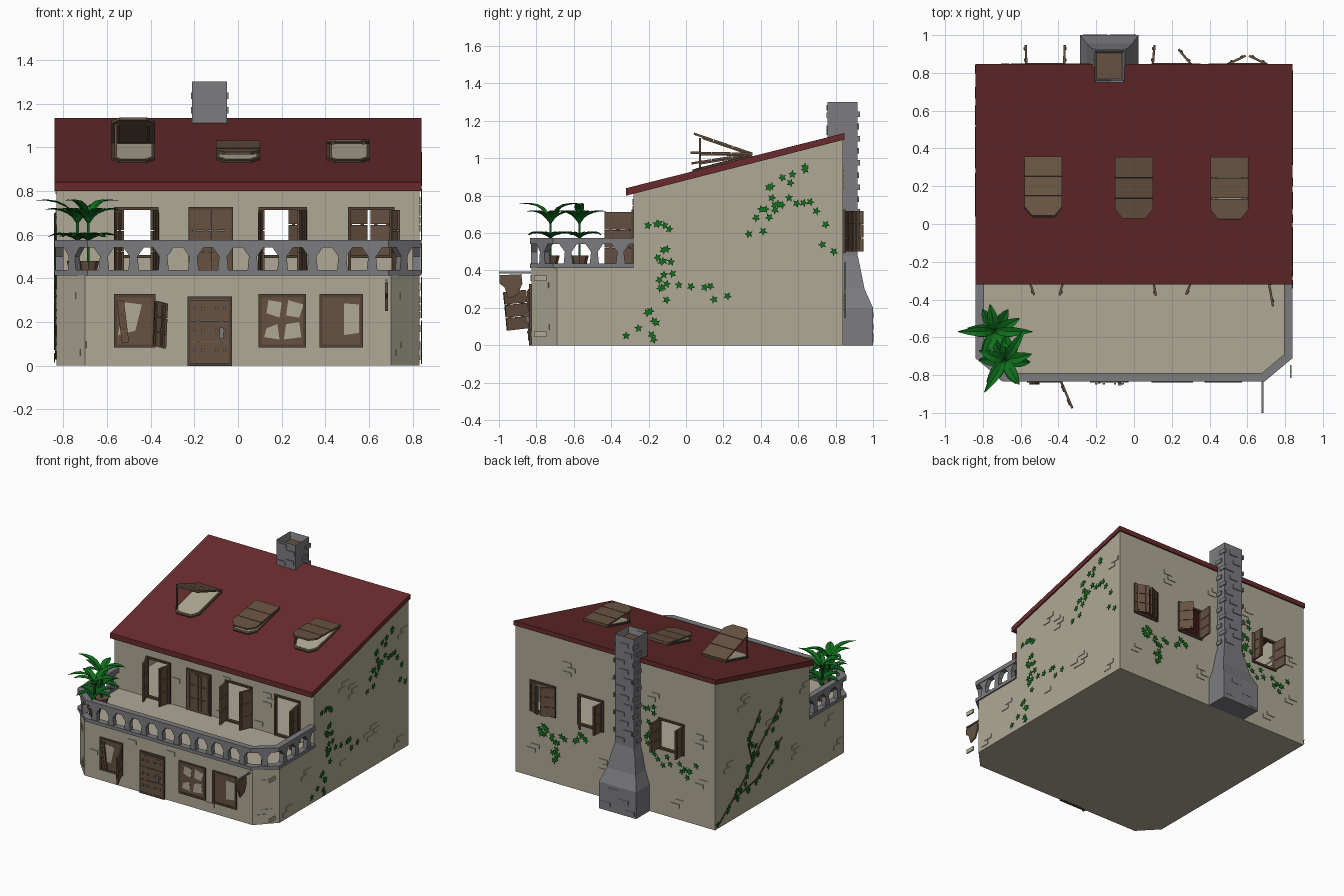
import bpy, bmesh, math, random
from mathutils import Matrix, Vector

if "Cube" in bpy.data.objects:
    bpy.data.objects.remove(bpy.data.objects["Cube"])
random.seed(4)
T, R, rad = Matrix.Translation, Matrix.Rotation, math.radians

def mat(name, c):
    m = bpy.data.materials.new(name)
    m.diffuse_color = (*c, 1)
    m.use_nodes = True
    m.node_tree.nodes["Principled BSDF"].inputs["Base Color"].default_value = m.diffuse_color
    return m
CREAM = mat("plaster cream", (.43, .395, .30))
RED = mat("roof maroon", (.14, .024, .025))
GREY = mat("stone grey", (.20, .20, .215))
BROWN = mat("wood brown", (.135, .085, .053))
DARK = mat("dark wood", (.085, .055, .035))
GREEN = mat("ivy green", (.005, .16, .012))
DGREEN = mat("plant green", (.004, .095, .010))

class Part:
    """Collects shapes into one object."""
    def __init__(self, name, *mats):
        self.name, self.mats, self.bm = name, mats, bmesh.new()
    def box(self, M, c, s):
        bmesh.ops.create_cube(self.bm, size=1, matrix=M @ T(c) @ Matrix.Diagonal((*s, 1)))
    def prism(self, M, pts, d):
        lo = [self.bm.verts.new(M @ Vector((x, y, -d / 2))) for x, y in pts]
        hi = [self.bm.verts.new(M @ Vector((x, y, d / 2))) for x, y in pts]
        self.bm.faces.new(lo[::-1])
        self.bm.faces.new(hi)
        for i in range(len(pts)):
            j = (i + 1) % len(pts)
            self.bm.faces.new((lo[i], lo[j], hi[j], hi[i]))
    def face(self, pts):
        return self.bm.faces.new([self.bm.verts.new(p) for p in pts])
    def done(self, fix=True):
        if fix:
            bmesh.ops.recalc_face_normals(self.bm, faces=self.bm.faces)
        me = bpy.data.meshes.new(self.name)
        self.bm.to_mesh(me)
        for m in self.mats:
            me.materials.append(m)
        bpy.context.collection.objects.link(bpy.data.objects.new(self.name, me))

def frame(o, right):
    """Wall frame: x along the wall, y up, z outwards."""
    r, u = Vector(right), Vector((0, 0, 1))
    return T(o) @ Matrix((r, u, r.cross(u))).transposed().to_4x4()
I = Matrix()
LOW = frame((0, -.827, 0), (1, 0, 0))
FRONT = frame((0, -.28, 0), (1, 0, 0))
BACK = frame((0, .84, 0), (-1, 0, 0))
RIGHT = frame((.83, 0, 0), (0, 1, 0))
LEFT = frame((-.83, 0, 0), (0, -1, 0))

# Ground floor block with cut front corners; its top is the balcony floor
p = Part("ground_floor", CREAM)
p.prism(T((0, 0, .21)), [(.83, .84), (-.83, .84), (-.83, -.69), (-.7, -.827), (.7, -.827), (.83, -.69)], .42)
p.done()

# Upper walls, with real openings front and back
doors = [(-.56, -.37), (-.22, -.03), (.10, .31), (.51, .71)]
wins = [(.37, .57), (-.30, -.10), (-.70, -.50)]
p = Part("upper_walls", CREAM)
def wall(M, top, holes):
    xs = sorted({-.83, .83, *[v for h in holes for v in h[:2]]})
    ys = sorted({.42, top, *[v for h in holes for v in h[2:]]})
    for a, b in zip(xs, xs[1:]):
        for c, d in zip(ys, ys[1:]):
            if not any(h[0] < (a + b) / 2 < h[1] and h[2] < (c + d) / 2 < h[3] for h in holes):
                p.face([M @ Vector(v) for v in ((a, c, 0), (b, c, 0), (b, d, 0), (a, d, 0))])
wall(FRONT, .82, [(a, b, .421, .72) for a, b in doors])
wall(BACK, 1.11, [(a, b, .50, .72) for a, b in wins])
for s in (1, -1):
    p.face([(s * .83, y, z) for y, z in ((-.28, .42), (.84, .42), (.84, 1.11), (-.28, .82))][::s])
p.done(False)

# Sloping roof slab
p = Part("roof", RED)
p.prism(frame((0, 0, 0), (0, 1, 0)), [(-.32, .80), (.848, 1.10), (.848, 1.135), (-.32, .84)], 1.68)
p.done()

# Chimney: flared foot, shaft and open flue
p = Part("chimney", GREY, BROWN)
secs = [(0, .155, 1.0), (.2, .155, 1.0), (.3, .12, .955), (.4, .10, .935), (.48, .08, .918)]
rings = [[p.bm.verts.new(v) for v in ((-.13 - w, .84, z), (-.13 + w, .84, z), (-.13 + w, y, z), (-.13 - w, y, z))]
         for z, w, y in secs]
for a, b in zip(rings, rings[1:]):
    for i in range(4):
        p.bm.faces.new((a[i], a[(i + 1) % 4], b[(i + 1) % 4], b[i]))
p.bm.faces.new(rings[0][::-1])
p.box(I, (-.13, .837, .89), (.16, .162, .82))
p.bm.faces.ensure_lookup_table()
top = max(p.bm.faces, key=lambda f: f.calc_center_median().z)
bmesh.ops.inset_individual(p.bm, faces=[top], thickness=.018)
for v in top.verts:
    v.co.z -= .05
top.material_index = 1
p.done()
p = Part("chimney_bricks", GREY)
for x, z in ((-.03, 1.27), (.03, 1.16), (-.04, 1.14), (.04, 1.23)):
    p.box(frame((-.13, .756, 0), (1, 0, 0)), (x, z, 0), (.07, .03, .012))
for i in range(12):
    p.box(frame((-.13, .918, 0), (-1, 0, 0)), ((-.035, .03, 0)[i % 3], .52 + .065 * i, 0), (.07, .03, .012))
    for s in (-1, 1):
        p.box(I, (-.13 + s * .08, .86 + .04 * (i % 2), .52 + .065 * i), (.012, .06, .03))
for x, z in ((-.1, .05), (.05, .1), (-.04, .16), (.1, .03)):
    p.box(frame((-.13, .996, 0), (-1, 0, 0)), (x, z, 0), (.08, .03, .012))
p.done()

# Loose wall bricks in staggered groups
p = Part("wall_bricks", CREAM)
def bricks(M, *groups):
    for x, z, n in groups:
        for i in range(n):
            p.box(M, (x + (.035 if i % 2 else 0) - .075 * (i // 3), z + .036 * (i % 3), 0), (.068, .03, .01))
bricks(RIGHT, (.42, .23, 5), (.16, .63, 3), (.05, .72, 2), (-.4, .23, 2), (.7, .06, 2), (.75, .86, 2), (-.62, .04, 2),
       (.06, .17, 1), (-.78, .36, 1), (-.78, .06, 1))
bricks(LEFT, (-.5, .8, 4), (.1, .2, 3), (-.2, .5, 3), (.5, .3, 2), (.2, .66, 2), (-.7, .4, 2), (.6, .08, 2))
bricks(FRONT, (.1, .73, 2), (.44, .63, 3), (-.32, .61, 1), (.05, .46, 1), (.37, .47, 1))
bricks(LOW, (.02, .36, 1), (-.3, .36, 1), (.35, .06, 1), (-.62, .2, 1))
bricks(BACK, (-.4, .85, 3), (.3, .85, 2), (.7, .6, 3), (-.1, .2, 3), (-.7, .2, 2), (.5, .1, 2), (.7, .3, 2), (0, .9, 2))
for s in (1, -1):
    bricks(frame((s * .765, -.758, 0), Vector((.13, s * .137, 0)).normalized()), (0, .32, 1), (-s * .03, .06, 2))
p.done()

# Balcony railing: two rails and flared balusters
p = Part("balcony_railing", GREY)
half = [((.84, -.28), (.795, -.28)), ((.84, -.71), (.795, -.69)), ((.69, -.835), (.675, -.79))]
path = half + [((-a[0], a[1]), (-b[0], b[1])) for a, b in half[::-1]]
prof = [(-.026, .42), (.026, .42), (.018, .5), (.05, .545), (-.05, .545), (-.018, .5)]
for (a, b), (c, d) in zip(path, path[1:]):
    for z, h in ((.425, .025), (.558, .033)):
        p.prism(T((0, 0, z)), [a, c, d, b], h)
    A, B = [(Vector((*u, 0)) + Vector((*v, 0))) / 2 for u, v in ((a, b), (c, d))]
    n = max(1, round((B - A).length / .134))
    for i in range(n):
        p.prism(frame(A.lerp(B, (i + .5) / n), (A - B).normalized()), prof, .035)
p.done()

# Boarded shutters and door leaves
def leaf(p, M, w, h, s):
    for i in range(3):
        p.box(M, (s * w / 2, (i + .5) * h / 3, 0), (w, h / 3 - .004, .012))
    p.box(M, (s * w * .2, h / 2, .008), (.015, h * .9, .006))
    p.box(M, (s * w * .8, h / 2, .008), (.015, h * .9, .006))
def hung(p, M, x, y, w, h, s, ang):
    leaf(p, M @ T((x, y, .008)) @ R(rad(-ang * s), 4, 'Y'), w, h, s)
def surround(p, M, a, b, c, d, t=.014):
    for x in (a, b):
        p.box(M, (x, (c + d) / 2, 0), (t, d - c + t, .024))
    for y in (c, d):
        p.box(M, ((a + b) / 2, y, 0), (b - a, t, .024))
fr = Part("window_frames", DARK)
p = Part("shutters", BROWN)
for (a, b), (l, r) in zip(doors, ((70, 75), (0, 0), (80, 68), (None, 100))):
    surround(fr, FRONT, a, b, .425, .72)
    if l is not None:
        hung(p, FRONT, a, .425, .093, .29, 1, l)
    hung(p, FRONT, b, .425, .093 if l is not None else .15, .29, -1, r)
for (a, b), (l, r) in zip(wins, ((92, 92), (50, 85), (25, 25))):
    surround(fr, BACK, a, b, .50, .72)
    hung(p, BACK, a, .5, .1, .22, 1, l)
    hung(p, BACK, b, .5, .1, .22, -1, r)

# Ground floor door and broken windows
leaf(p, LOW @ T((-.22, .012, .006)), .18, .29, 1)
surround(fr, LOW, -.225, -.035, .006, .31)
for a, b in ((-.56, -.385), (.1, .305), (.38, .565)):
    surround(fr, LOW, a, b, .09, .32)
    p.box(LOW, ((a + b) / 2, .205, 0), (b - a, .22, .014))
leaf(p, LOW @ T((-.385, .09, .01)) @ R(rad(-67), 4, 'Y') @ R(rad(-6), 4, 'Z'), .13, .21, 1)
leaf(p, LOW @ T((-.53, .1, .012)) @ R(rad(7), 4, 'Z'), .03, .2, 1)
p.done()
fr.done()
p = Part("broken_panes", CREAM)
for pts in ([(-.55, .14), (-.47, .16), (-.44, .28), (-.52, .29)], [(.485, .14), (.555, .15), (.555, .28), (.485, .285)],
            [(.13, .24), (.19, .22), (.2, .29), (.14, .3)], [(.22, .23), (.28, .22), (.3, .28), (.23, .3)],
            [(.12, .13), (.19, .12), (.18, .19), (.13, .17)], [(.21, .12), (.29, .13), (.28, .2), (.22, .19)]):
    p.prism(LOW @ T((0, 0, .006)), pts, .006)
p.done()
p = Part("door_ironwork", GREY)
for z in (.07, .16, .26):
    for x in (-.2, -.16, -.1, -.06):
        p.box(LOW, (x, z, .02), (.012, .012, .008))
p.box(LOW, (-.075, .15, .022), (.018, .05, .012))
# Bracket for the hanging board
p.box(I, (.68, -.915, .39), (.01, .17, .01))
p.done()
p = Part("hanging_board", BROWN)
p.prism(frame((.68, 0, 0), (0, 1, 0)),
        [(-.997, .375), (-.88, .38), (-.875, .33), (-.9, .27), (-.95, .25), (-.97, .31), (-.997, .33)], .012)
p.done()

# Skylights: frame, pane and hinged board lid
fr, pane, lid = Part("skylight_frames", DARK), Part("skylight_panes", CREAM), Part("skylight_lids", BROWN)
slope = math.atan(.2532)
for x, ang in ((-.48, -19), (0, 9), (.505, -1)):
    M = T((x, .355, 1.012)) @ R(slope, 4, 'X')
    shape = [(-.1, 0), (.1, 0), (.1, -.28), (.06, -.33), (-.06, -.33), (-.1, -.28)]
    fr.prism(M, shape, .016)
    pane.prism(M @ T((0, -.02, .006)), [(a * .86, b * .88) for a, b in shape], .008)
    L = T((x, .355, 1.024)) @ R(rad(ang), 4, 'X')
    for k, q in ((0, .108), (.112, .218)):
        lid.prism(L, [(-.1, -k), (.1, -k), (.1, -q), (-.1, -q)], .012)
    lid.prism(L, [(-.1, -.222), (.1, -.222), (.1, -.28), (.06, -.33), (-.06, -.33), (-.1, -.28)], .012)
    for s in (-.07, .07):
        lid.box(L, (s, -.15, -.009), (.014, .26, .008))
    if ang < 0:
        h = .28 * (math.tan(slope) - math.tan(rad(ang)))
        lid.box(I, (x - .08, .075, .94 + h / 2), (.01, .01, h))
for q in (fr, pane, lid):
    q.done()

# Potted plants
pot, up, low = Part("plant_pots", BROWN), Part("plant_upper_leaves", GREEN), Part("plant_lower_leaves", DGREEN)
def blade(p, o, az, lift, length, width):
    rows = []
    for i in range(6):
        t = i / 5
        a = lift - 1.1 * t
        w = width * math.sin(math.pi * min(.97, t * .9 + .07))
        c = Vector((t * length * math.cos(a * .7), 0, length * (math.sin(lift) * t - .55 * t * t)))
        rows.append([p.bm.verts.new(T(o) @ R(az, 4, 'Z') @ (c + Vector((0, s * w, abs(s) * w * .35)))) for s in (-1, 0, 1)])
    for a, b in zip(rows, rows[1:]):
        for j in (0, 1):
            p.bm.faces.new((a[j], b[j], b[j + 1], a[j + 1]))
for n, (x, y) in enumerate(((-.735, -.57), (-.685, -.725))):
    bmesh.ops.create_cone(pot.bm, cap_ends=True, segments=8, radius1=.035, radius2=.05, depth=.06, matrix=T((x, y, .45)))
    low.box(I, (x, y, .57), (.012, .012, .2))
    for i in range(6):
        blade(low, (x, y, .57), i * math.tau / 6 + n, .75, .14, .03)
    for i in range(5):
        blade(up, (x, y, .65), i * math.tau / 5 + .5 + n, 1.4, .15, .03)
    for i in range(2):
        blade(up, (x, y, .66), i * math.pi + n, 1.75, .22, .026)
for q in (pot, up, low):
    q.done(False)

# Ivy: star leaves scattered along stems
ivy, stem = Part("ivy_leaves", GREEN), Part("ivy_stems", DARK)
star = [((.024 if i % 2 else .011) * math.cos(i * math.pi / 5), (.024 if i % 2 else .011) * math.sin(i * math.pi / 5)) for i in range(10)]
def grow(M, n, spread, *pts, stems=False):
    pts = [Vector((*q, .004)) for q in pts]
    for a, b in zip(pts, pts[1:]):
        if stems:
            d = b - a
            stem.box(M @ T((a + b) / 2) @ R(math.atan2(d.y, d.x), 4, 'Z'), (0, 0, 0), (d.length, .007, .008))
        for i in range(n):
            c = a.lerp(b, (i + random.random()) / n) + Vector((random.uniform(-spread, spread), random.uniform(-spread, spread), .006))
            c.y = max(c.y, .03)
            ivy.prism(M @ T(c) @ R(random.random() * 6, 4, 'Z'), star, .003)
grow(RIGHT, 4, .04, (-.3, .06), (-.1, .05))
grow(RIGHT, 5, .05, (-.2, .06), (-.14, .24), (-.1, .42), (-.12, .58), (-.2, .68))
grow(RIGHT, 4, .03, (-.1, .36), (.06, .34), (.23, .22))
grow(RIGHT, 8, .05, (.36, .62), (.46, .78), (.66, .92))
grow(RIGHT, 5, .04, (.42, .72), (.66, .74), (.78, .5))
grow(LEFT, 7, .04, (-.8, .03), (-.5, .25), (-.3, .45), (-.05, .66), stems=True)
grow(LEFT, 5, .04, (-.62, .15), (-.35, .2), (-.05, .4), stems=True)
grow(LEFT, 4, .03, (-.4, .35), (-.45, .5), (-.3, .7), stems=True)
grow(BACK, 8, .06, (-.68, .42), (-.55, .3), (-.42, .14))
grow(BACK, 5, .04, (-.55, .36), (-.35, .38), (-.2, .43))
grow(BACK, 7, .05, (.3, .84), (.27, .6), (.34, .42))
grow(BACK, 5, .05, (.4, .42), (.58, .36), (.66, .46))
ivy.done()
stem.done()
